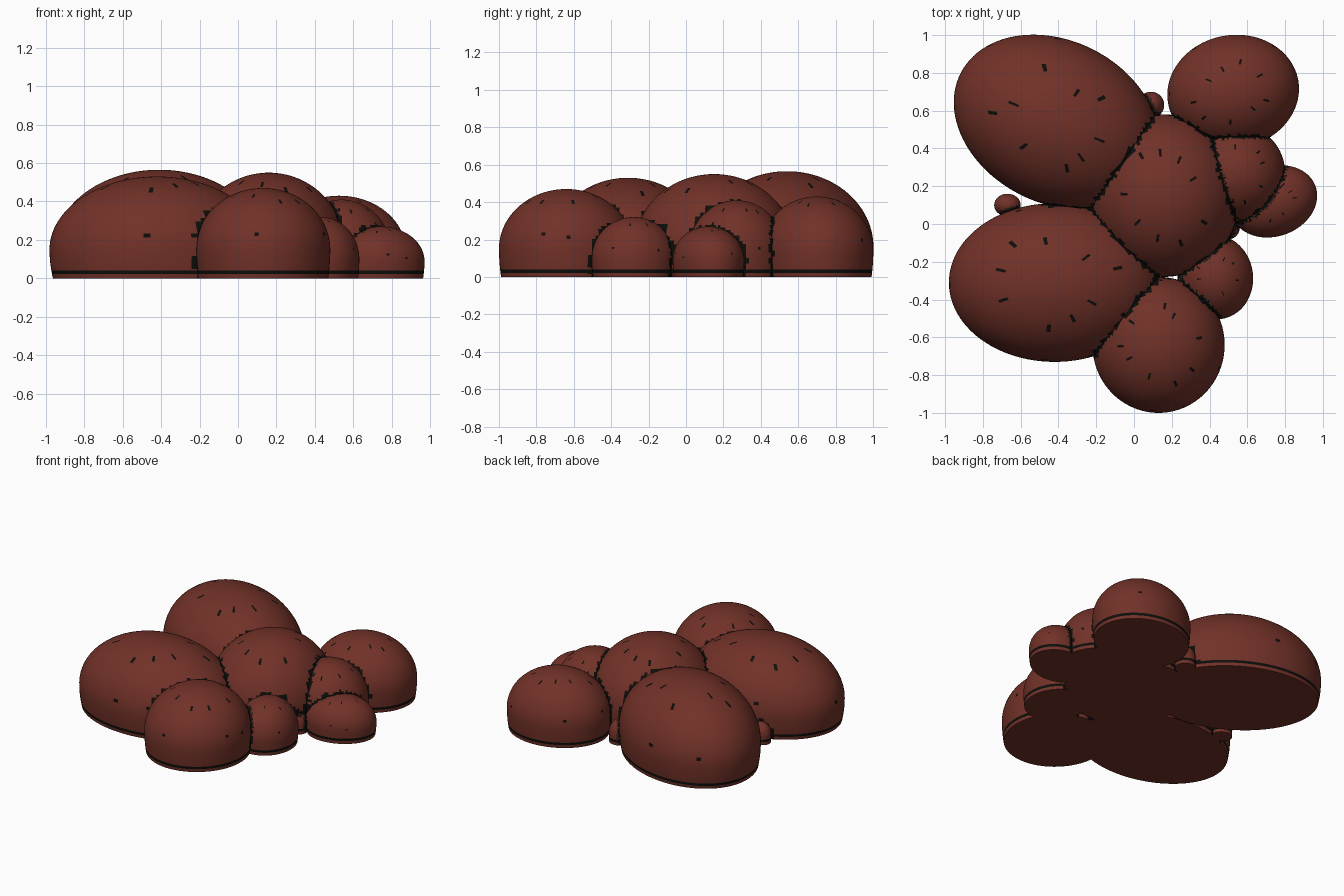
import bpy, bmesh, math, random
from mathutils import Vector

if "Cube" in bpy.data.objects:
    bpy.data.objects.remove(bpy.data.objects["Cube"])

random.seed(4)
SEG, RINGS = 96, 56


def material(name, rgb):
    m = bpy.data.materials.new(name)
    m.diffuse_color = (*rgb, 1)
    m.use_nodes = True
    m.node_tree.nodes["Principled BSDF"].inputs["Base Color"].default_value = m.diffuse_color
    return m


rust = material("dark rust red", (0.165, 0.031, 0.021))
black = material("crack black", (0.004, 0.004, 0.003))

# name, centre x, y, radius a, b, turn in degrees, widest height, top height
LUMPS = [
    ("back_left_lump", -0.41, 0.54, 0.57, 0.43, -27, 0.16, 0.565),
    ("front_left_lump", -0.42, -0.31, 0.56, 0.42, 0, 0.15, 0.53),
    ("centre_lump", 0.16, 0.15, 0.40, 0.43, 0, 0.15, 0.55),
    ("front_lump", 0.13, -0.64, 0.35, 0.36, 0, 0.15, 0.47),
    ("back_right_lump", 0.525, 0.70, 0.35, 0.30, 10, 0.14, 0.43),
    ("right_lump", 0.54, 0.27, 0.26, 0.26, 0, 0.13, 0.41),
    ("far_right_lump", 0.74, 0.12, 0.235, 0.185, 20, 0.09, 0.27),
    ("front_right_lump", 0.43, -0.28, 0.20, 0.225, 10, 0.10, 0.32),
    ("small_left_lump", -0.67, 0.10, 0.07, 0.06, 0, 0.06, 0.14),
    ("small_back_lump", 0.09, 0.63, 0.07, 0.07, 0, 0.06, 0.16),
    ("small_right_lump", 0.50, -0.02, 0.06, 0.06, 0, 0.06, 0.15),
]


def to_world(l, p):
    """Unit sphere point to lump surface: round dome above, steep wall below."""
    _, cx, cy, a, b, deg, zc, top = l
    c, s = math.cos(math.radians(deg)), math.sin(math.radians(deg))
    x, y = p.x * a, p.y * b
    z = p.z * (top - zc) if p.z > 0 else p.z * zc * 4
    return Vector((cx + c * x - s * y, cy + s * x + c * y, zc + z))


def depth(l, p):
    """Approximate signed distance from a point to a lump's surface."""
    _, cx, cy, a, b, deg, zc, top = l
    c, s = math.cos(math.radians(deg)), math.sin(math.radians(deg))
    x, y, z = p.x - cx, p.y - cy, p.z - zc
    q = Vector(((c * x + s * y) / a, (c * y - s * x) / b,
                z / (top - zc) if z > 0 else z / (zc * 4)))
    return (q.length - 1) * min(a, b)


def fleck_cells():
    """Random grid cells for short cracks around the crown and near the foot."""
    cells = set()
    for count, lo, hi, length in ((9, 7, 11, 2), (5, 23, 26, 1)):
        for i in range(count):
            col = int((i + random.random() * 0.7) / count * SEG)
            row = random.randint(lo, hi)
            for k in range(length):
                cells.add((row + k, col))
    return cells


def build(l):
    bm = bmesh.new()
    bmesh.ops.create_uvsphere(bm, u_segments=SEG, v_segments=RINGS, radius=1)
    # short radial cracks
    cells = fleck_cells() if l[3] > 0.1 else set()
    for f in bm.faces:
        f.smooth = True
        m = f.calc_center_median().normalized()
        row = int(math.acos(max(-1, min(1, m.z))) / math.pi * RINGS)
        col = int((math.atan2(m.y, m.x) / math.tau % 1) * SEG)
        if (row, col) in cells:
            f.material_index = 1
    for v in bm.verts:
        v.co = to_world(l, v.co)

    # flat underside and cuts for the dark line round the foot
    for z, cut in ((0, True), (0.022, False), (0.040, False)):
        r = bmesh.ops.bisect_plane(
            bm, geom=bm.verts[:] + bm.edges[:] + bm.faces[:], dist=1e-6,
            plane_co=(0, 0, z), plane_no=(0, 0, 1), clear_inner=cut)
        if cut:
            rim = [e for e in r["geom_cut"] if isinstance(e, bmesh.types.BMEdge)]
            cap = bmesh.ops.contextual_create(bm, geom=rim)["faces"]
            for f in cap:
                f.smooth = False
                f.material_index = 0
            for e in rim:
                e.smooth = False
    bm.normal_update()

    # dark seams where lumps meet; buried faces removed
    others = [o for o in LUMPS if o is not l]
    buried = []
    for f in bm.faces:
        m = f.calc_center_median()
        if m.z < 1e-4:
            continue
        d = min(depth(o, m) for o in others)
        if d < -0.04:
            buried.append(f)
        elif d < random.uniform(0.004, 0.022) or 0.022 < m.z < 0.040:
            f.material_index = 1
    bmesh.ops.delete(bm, geom=buried, context="FACES")

    me = bpy.data.meshes.new(l[0])
    bm.to_mesh(me)
    bm.free()
    me.materials.append(rust)
    me.materials.append(black)
    bpy.context.collection.objects.link(bpy.data.objects.new(l[0], me))


for lump in LUMPS:
    build(lump)
